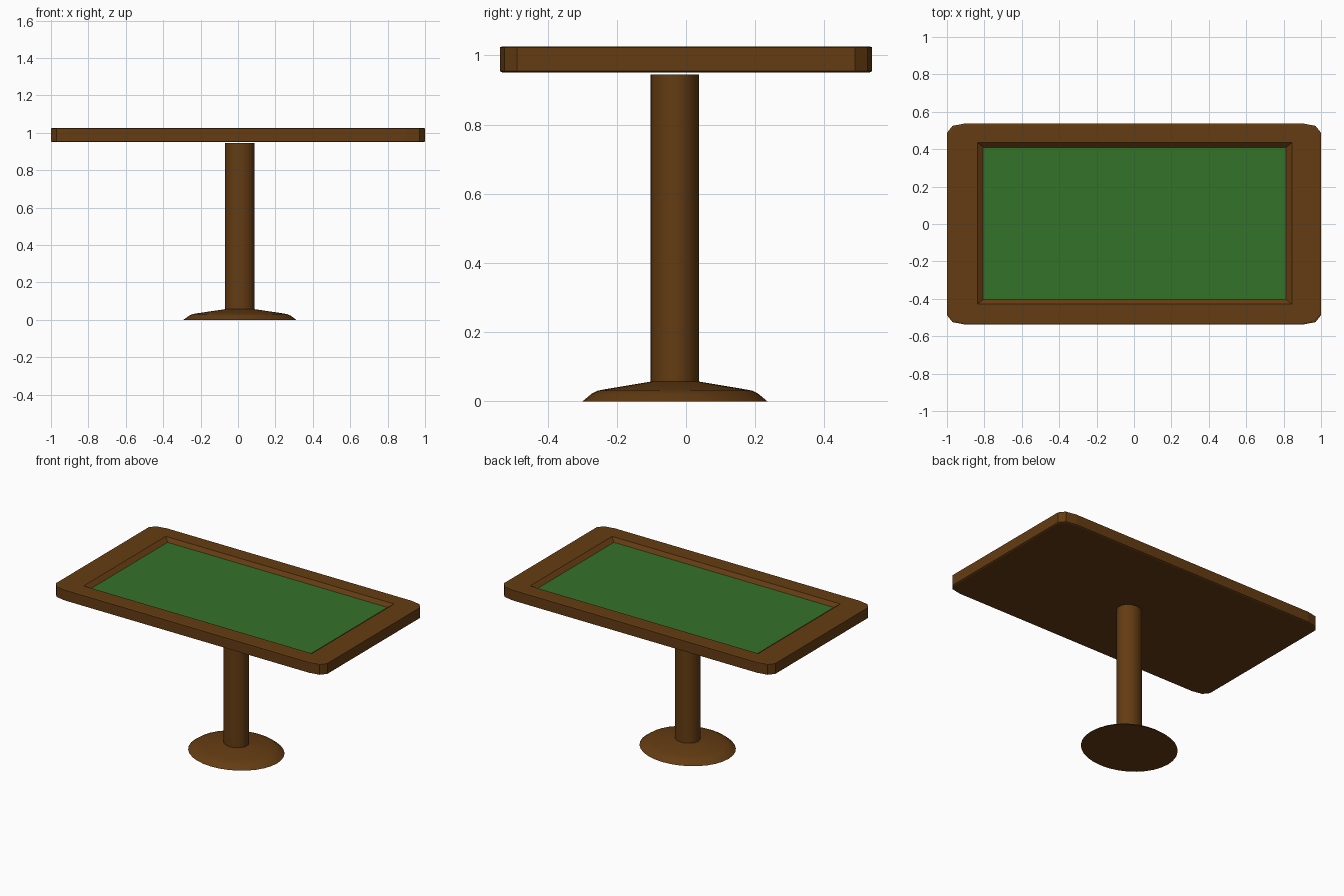
import bpy, bmesh, math

if "Cube" in bpy.data.objects:
    bpy.data.objects.remove(bpy.data.objects["Cube"])


def material(name, rgb):
    m = bpy.data.materials.new(name)
    m.diffuse_color = (*rgb, 1)
    m.use_nodes = True
    m.node_tree.nodes["Principled BSDF"].inputs["Base Color"].default_value = m.diffuse_color
    return m


wood = material("dark_wood", (0.127, 0.045, 0.006))
felt = material("green_felt", (0.034, 0.170, 0.023))


def loft(name, rings, mats, felt_cap=False):
    """Skin a stack of equal-sized rings and cap both ends."""
    bm = bmesh.new()
    loops = [[bm.verts.new(p) for p in ring] for ring in rings]
    n = len(loops[0])
    for a, b in zip(loops, loops[1:]):
        for i in range(n):
            j = (i + 1) % n
            bm.faces.new((a[i], a[j], b[j], b[i]))
    bm.faces.new(loops[0][::-1])
    top = bm.faces.new(loops[-1])
    top.material_index = 1 if felt_cap else 0
    bmesh.ops.remove_doubles(bm, verts=bm.verts, dist=1e-5)
    bmesh.ops.dissolve_degenerate(bm, edges=bm.edges, dist=1e-5)
    bmesh.ops.recalc_face_normals(bm, faces=bm.faces)
    me = bpy.data.meshes.new(name)
    bm.to_mesh(me)
    bm.free()
    for m in mats:
        me.materials.append(m)
    ob = bpy.data.objects.new(name, me)
    bpy.context.collection.objects.link(ob)
    return ob


def mirrored(corner, z):
    """Repeat one corner's points in all four quadrants, counter-clockwise."""
    out = []
    for sx, sy in ((1, 1), (-1, 1), (-1, -1), (1, -1)):
        pts = corner if sx * sy > 0 else corner[::-1]
        out += [(x * sx, y * sy, z) for x, y in pts]
    return out


def rounded(inset, z):
    hx, hy = 1 - inset, 0.538 - inset
    return mirrored([(hx, hy - 0.05), (hx - 0.03, hy - 0.013), (hx - 0.10, hy)], z)


def rect(hx, hy, z):
    # three coincident points per corner, merged later
    return [(x + 0.004, y + 0.003, z) for x, y, z in mirrored([(hx, hy)] * 3, z)]


# table top: clipped corners, sunken tray with sloping walls and felt floor
loft("table_top", [rounded(0.008, 0.95), rounded(0, 0.954), rounded(0, 1.023),
                   rounded(0.008, 1.026), rect(0.841, 0.432, 1.026),
                   rect(0.81, 0.407, 1.004)], [wood, felt], True)


def oval(rx, ry, z, n=32):
    return [(0.01 + rx * math.cos(2 * math.pi * i / n),
             -0.032 + ry * math.sin(2 * math.pi * i / n), z) for i in range(n)]


# pedestal column and flared foot, both slightly oval
column = loft("pedestal_column", [oval(0.079, 0.07, z) for z in (0.05, 0.945)], [wood])
profile = [(0.302, 0), (0.272, 0.022), (0.252, 0.031), (0.215, 0.037), (0.079, 0.057)]
foot = loft("pedestal_foot", [oval(r, r * 0.885, z) for r, z in profile], [wood])

for ob in (column, foot):
    bpy.ops.object.select_all(action='DESELECT')
    ob.select_set(True)
    bpy.context.view_layer.objects.active = ob
    bpy.ops.object.shade_smooth_by_angle(angle=math.radians(35))
